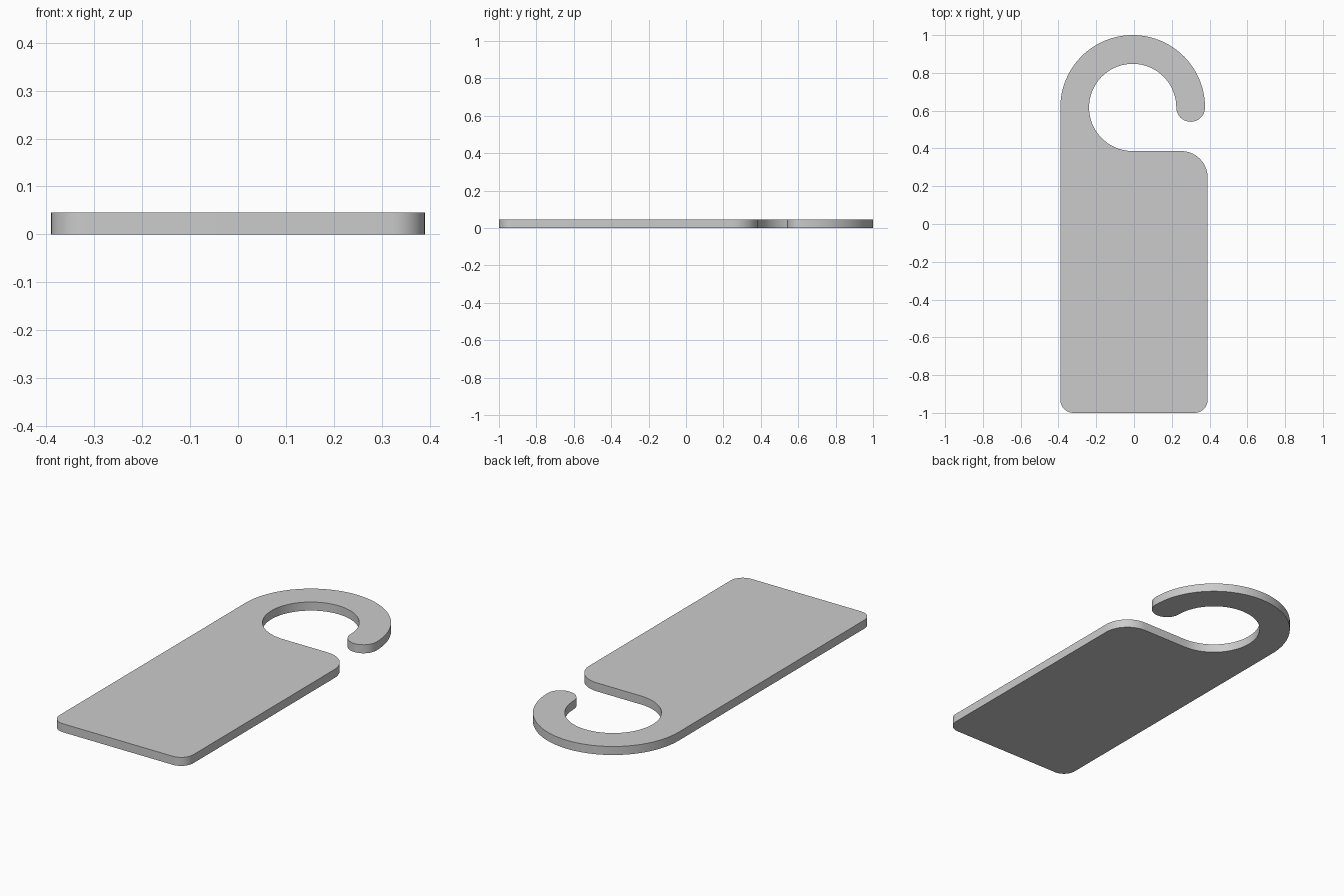
import bpy, bmesh
from math import sin, cos, radians

if "Cube" in bpy.data.objects:
    bpy.data.objects.remove(bpy.data.objects["Cube"])

THICK = 0.045
HX, HY = -0.007, 0.617      # hook centre
R_OUT, R_IN = 0.383, 0.231  # hook radii
R_TIP = (R_OUT - R_IN) / 2
R_LOW, R_TOP = 0.07, 0.14   # card corner radii
W = 0.39
Y_TOP = HY - R_IN           # card's upper edge, tangent to the hole


def arc(cx, cy, r, start, end, n):
    """Points along an arc, angles in degrees."""
    angles = [radians(start + (end - start) * i / n) for i in range(n + 1)]
    return [(cx + r * cos(a), cy + r * sin(a)) for a in angles]


# Outline, anticlockwise from the lower left corner
outline = arc(-W + R_LOW, -1 + R_LOW, R_LOW, 180, 270, 10)
outline += arc(W - R_LOW, -1 + R_LOW, R_LOW, 270, 360, 10)
outline += arc(W - R_TOP, Y_TOP - R_TOP, R_TOP, 0, 90, 14)
# Inside of the hook, from the card edge round to the tip
outline += arc(HX, HY, R_IN, 270, 0, 54)
# Rounded tip
outline += arc(HX + R_IN + R_TIP, HY, R_TIP, 180, 360, 20)[1:-1]
# Outside of the hook, back to the left edge
outline += arc(HX, HY, R_OUT, 0, 180, 48)

# Door hanger: extrude the outline
bm = bmesh.new()
face = bm.faces.new([bm.verts.new((x, y, 0)) for x, y in outline])
top = bmesh.ops.extrude_face_region(bm, geom=[face], use_keep_orig=True)
bmesh.ops.translate(bm, vec=(0, 0, THICK),
                    verts=[v for v in top["geom"] if isinstance(v, bmesh.types.BMVert)])
bmesh.ops.recalc_face_normals(bm, faces=bm.faces)
mesh = bpy.data.meshes.new("door_hanger")
bm.to_mesh(mesh)
bm.free()
hanger = bpy.data.objects.new("door_hanger", mesh)
bpy.context.collection.objects.link(hanger)

# Smooth rounded sides, sharp rims
bpy.context.view_layer.objects.active = hanger
hanger.select_set(True)
bpy.ops.object.shade_smooth_by_angle(angle=radians(30))
